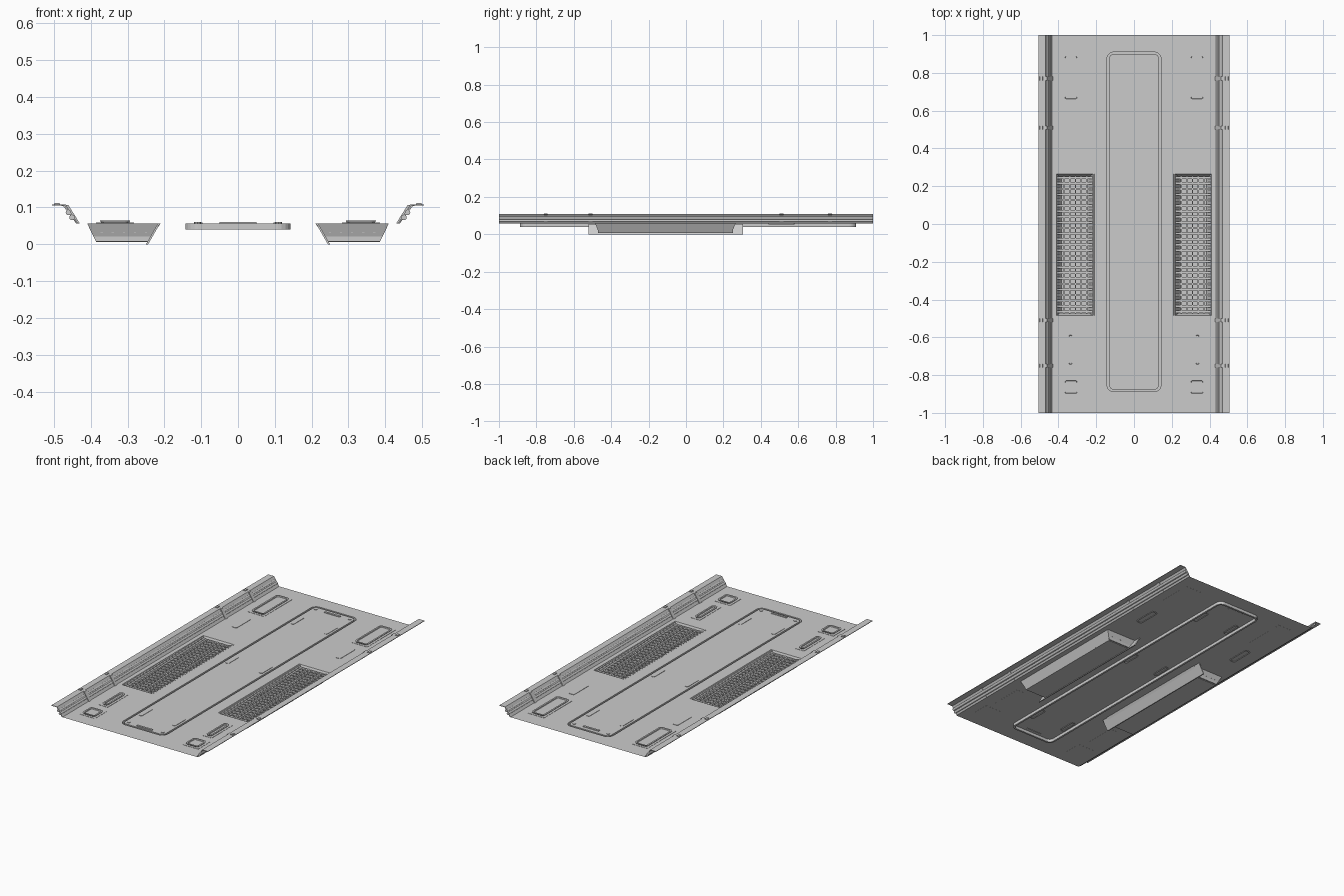
import bpy, bmesh, math
from mathutils import Vector

if "Cube" in bpy.data.objects:
    bpy.data.objects.remove(bpy.data.objects["Cube"])

FLOOR = 0.057


def finish(name, bm, mirror=True, recalc=True, smooth=False):
    if recalc:
        bmesh.ops.recalc_face_normals(bm, faces=bm.faces)
    me = bpy.data.meshes.new(name)
    bm.to_mesh(me)
    bm.free()
    ob = bpy.data.objects.new(name, me)
    bpy.context.collection.objects.link(ob)
    if mirror:
        ob.modifiers.new("mirror", 'MIRROR').use_mirror_merge = False
    if smooth:
        for o in bpy.context.selected_objects:
            o.select_set(False)
        ob.select_set(True)
        bpy.context.view_layer.objects.active = ob
        bpy.ops.object.shade_smooth_by_angle(angle=math.radians(40))
    return ob


def rounded(x0, x1, y0, y1, r=0.0, n=5):
    """Counter-clockwise rounded rectangle outline."""
    if r == 0:
        return [(x0, y0), (x1, y0), (x1, y1), (x0, y1)]
    pts = []
    for i, (cx, cy) in enumerate([(x1 - r, y0 + r), (x1 - r, y1 - r), (x0 + r, y1 - r), (x0 + r, y0 + r)]):
        for k in range(n + 1):
            a = math.radians(-90 + 90 * i + 90 * k / n)
            pts.append((cx + r * math.cos(a), cy + r * math.sin(a)))
    return pts


def loft(bm, rings, cap=False, closed=True):
    """Skin a list of (outline, z) rings of equal length."""
    vs = [[bm.verts.new((x, y, z)) for x, y in o] for o, z in rings]
    for a, b in zip(vs, vs[1:]):
        n = len(a)
        for i in range(n if closed else n - 1):
            j = (i + 1) % n
            bm.faces.new((a[i], a[j], b[j], b[i]))
    if cap:
        bm.faces.new(vs[-1])


def extrude_y(bm, profile, y0, y1, closed=True, cap=True):
    """Extrude an XZ profile along y."""
    a = [bm.verts.new((x, y0, z)) for x, z in profile]
    b = [bm.verts.new((x, y1, z)) for x, z in profile]
    n = len(a)
    for i in range(n if closed else n - 1):
        j = (i + 1) % n
        bm.faces.new((a[i], a[j], b[j], b[i]))
    if closed and cap:
        bm.faces.new(a)
        bm.faces.new(b[::-1])


def box(bm, x0, x1, y0, y1, z0, z1):
    extrude_y(bm, [(x0, z0), (x1, z0), (x1, z1), (x0, z1)], y0, y1)


# floor sheet with holes for the two troughs and the ring groove
TX0, TX1, TY0, TY1 = 0.21, 0.41, -0.485, 0.265
g_out = rounded(-0.143, 0.143, -0.887, 0.91, 0.035)
g_in = rounded(-0.132, 0.132, -0.876, 0.899, 0.024)
loops = [rounded(-0.44, 0.44, -1, 1), g_out, g_in,
         rounded(TX0, TX1, TY0, TY1), rounded(-TX1, -TX0, TY0, TY1)]
cu = bpy.data.curves.new("floor_outline", 'CURVE')
cu.dimensions = '2D'
cu.fill_mode = 'BOTH'
for lp in loops:
    sp = cu.splines.new('POLY')
    sp.points.add(len(lp) - 1)
    for p, (x, y) in zip(sp.points, lp):
        p.co = (x, y, 0, 1)
    sp.use_cyclic_u = True
tmp = bpy.data.objects.new("floor_outline", cu)
bpy.context.collection.objects.link(tmp)
dg = bpy.context.evaluated_depsgraph_get()
me = bpy.data.meshes.new_from_object(tmp.evaluated_get(dg))
bm = bmesh.new()
bm.from_mesh(me)
bpy.data.objects.remove(tmp)
bmesh.ops.translate(bm, verts=bm.verts, vec=Vector((0, 0, FLOOR)))
for f in bm.faces:
    f.normal_update()
    if f.normal.z < 0:
        f.normal_flip()
finish("floor_panel", bm, mirror=False, recalc=False)

# recessed groove around the centre hatch
bm = bmesh.new()
loft(bm, [(g_out, FLOOR), (g_out, 0.04), (g_in, 0.04), (g_in, FLOOR)])
finish("hatch_groove", bm, mirror=False)

# hatch end bars and corner bolts
bm = bmesh.new()
for y in (0.872, -0.86):
    box(bm, -0.05, 0.05, y - 0.006, y + 0.006, 0.055, 0.061)
finish("hatch_end_bars", bm, mirror=False)
bm = bmesh.new()
for y in (0.875, -0.852):
    c = [(0.11 + 0.009 * math.cos(k * math.pi / 4), y + 0.009 * math.sin(k * math.pi / 4)) for k in range(8)]
    loft(bm, [(c, FLOOR), (c, 0.06)], cap=True)
finish("hatch_bolts", bm)

# low grip plates on the hatch and on the side floor
bm = bmesh.new()
for x, y0, y1, w in ((0.108, 0.65, 0.755, 0.011), (0.108, 0.05, 0.155, 0.011),
                     (0.108, -0.75, -0.645, 0.011), (0.335, 0.44, 0.58, 0.017)):
    o = rounded(x - w, x + w, y0, y1, 0.008, 3)
    loft(bm, [(o, 0.052), (o, 0.059)], cap=True)
finish("grip_plates", bm)

# sunken troughs: sloped shell and long inner flange
bm = bmesh.new()
loft(bm, [(rounded(TX0, TX1, TY0, TY1), FLOOR),
          (rounded(0.245, 0.385, -0.465, 0.243), 0.006)], cap=True)
for f in bm.faces:  # give the shell upward-facing normals
    f.normal_update()
finish("trough_shell", bm)
bm = bmesh.new()
extrude_y(bm, [(0.212, FLOOR - 0.001), (0.244, 0.0), (0.25, 0.0), (0.218, FLOOR - 0.001)], -0.52, 0.305)
finish("trough_flange", bm)

# grille slats across, bars along
bm = bmesh.new()
N = 25
for i in range(N):
    y = TY0 + 0.02 + (TY1 - TY0 - 0.04) * i / (N - 1)
    prof = [(0.213, 0.056), (0.244, 0.008), (0.386, 0.008), (0.407, 0.056), (0.38, 0.05), (0.24, 0.05)]
    extrude_y(bm, prof, y - 0.006, y + 0.006)
finish("grille_slats", bm)
bm = bmesh.new()
for k in range(5):
    x = 0.25 + 0.03 * k
    box(bm, x - 0.003, x + 0.003, TY0 + 0.01, TY1 - 0.01, 0.03, 0.049)
finish("grille_bars", bm)

# framed windows: thin base plus rounded raised rim with a recessed pane
bm = bmesh.new()
rim = bmesh.new()
for x0, x1, y0, y1 in ((0.282, 0.385, 0.643, 0.907), (0.308, 0.364, -0.763, -0.568),
                       (0.282, 0.385, -0.917, -0.81)):
    box(bm, x0, x1, y0, y1, 0.0565, 0.0585)

    def ring(d, r):
        return rounded(x0 + d, x1 - d, y0 + d, y1 - d, r, 4)
    loft(rim, [(ring(0.014, 0.012), 0.058), (ring(0.010, 0.014), 0.065),
               (ring(0.019, 0.009), 0.065), (ring(0.021, 0.008), 0.06)], cap=True)
finish("window_bases", bm)
finish("window_rims", rim)

# side rails: sloped wall with top flange
bm = bmesh.new()
extrude_y(bm, [(0.438, FLOOR), (0.471, 0.105), (0.505, 0.105), (0.505, 0.108),
               (0.468, 0.108), (0.434, FLOOR)], -1, 1)
finish("side_rails", bm)

# pipes running along the rails
bm = bmesh.new()
for cx, cz in ((0.4505, 0.073), (0.4605, 0.0865)):
    extrude_y(bm, [(cx + 0.0075 * math.cos(k * math.pi / 6), cz + 0.0075 * math.sin(k * math.pi / 6))
                   for k in range(12)], -1, 1)
finish("rail_pipes", bm, smooth=True)

# clamps strapped over the rails
bm = bmesh.new()
for y in (0.77, 0.51, -0.51, -0.75):
    extrude_y(bm, [(0.43, FLOOR), (0.461, 0.107), (0.483, 0.108), (0.485, 0.112),
                   (0.498, 0.112), (0.5, 0.107), (0.475, 0.104), (0.44, FLOOR)], y - 0.01, y + 0.01)
finish("rail_clamps", bm)
